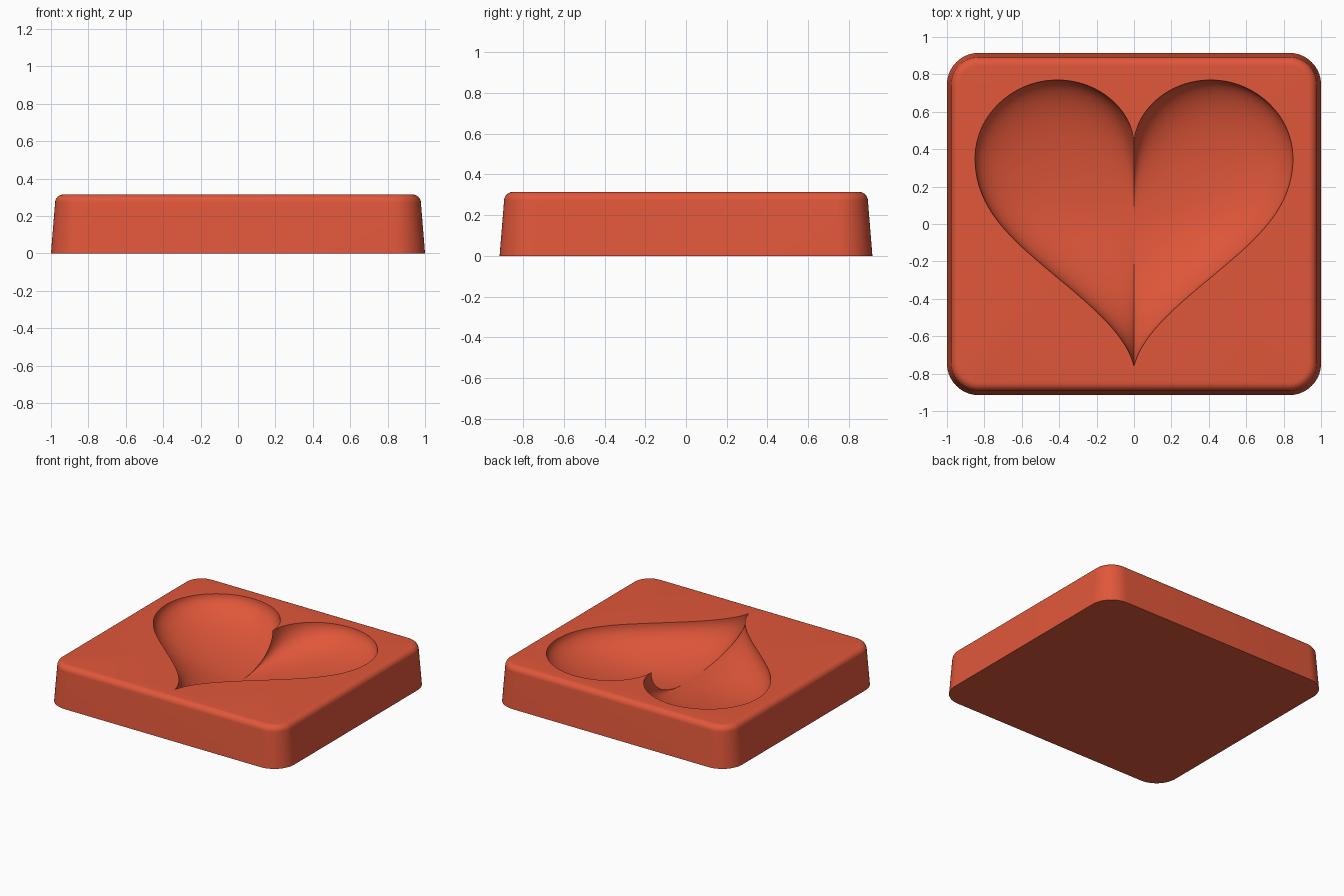
import bpy
import bmesh
from math import sin, cos, pi, radians
from mathutils import Vector
from mathutils.geometry import interpolate_bezier

if "Cube" in bpy.data.objects:
    bpy.data.objects.remove(bpy.data.objects["Cube"])

HALF_X, HALF_Y, HEIGHT = 1.0, 0.915, 0.315
CORNER, FILLET, DRAFT = 0.17, 0.045, 0.022
DEPTH, CENTRE = 0.24, Vector((0, 0.03))


def rounded_rect(inset, steps=14):
    """Outline of the block, shrunk evenly by inset."""
    r = CORNER - inset
    points = []
    for q, (sx, sy) in enumerate([(1, 1), (-1, 1), (-1, -1), (1, -1)]):
        for i in range(steps + 1):
            a = (q + i / steps) * pi / 2
            points.append(Vector((sx * (HALF_X - CORNER) + r * cos(a),
                                  sy * (HALF_Y - CORNER) + r * sin(a))))
    return points


def heart():
    """Right half as Bezier spans, then mirrored."""
    spans = [((0, .42), (0, .6), (.18, .77), (.41, .77)),
             ((.41, .77), (.65, .77), (.85, .58), (.85, .35)),
             ((.85, .35), (.85, .07), (.63, -.1), (.43, -.27)),
             ((.43, -.27), (.2, -.46), (.04, -.6), (0, -.76))]
    half = []
    for a, h1, h2, b in spans:
        half += interpolate_bezier(Vector(a), Vector(h1), Vector(h2), Vector(b), 25)[:-1]
    tip = Vector((0, -.76))
    return half + [tip] + [Vector((-p.x, p.y)) for p in reversed(half[1:])]


bm = bmesh.new()


def ring(points, z):
    return [bm.verts.new((p.x, p.y, z)) for p in points]


def loft(a, b):
    for i in range(len(a)):
        j = (i + 1) % len(a)
        bm.faces.new((a[i], a[j], b[j], b[i]))


def loop_edges(loop):
    return [bm.edges.get((v, loop[i - 1])) for i, v in enumerate(loop)]


# Drafted sides with a rounded top edge
block = [ring(rounded_rect(0), 0)]
bm.faces.new(list(reversed(block[0])))
for i in range(9):
    a = i / 8 * pi / 2
    block.append(ring(rounded_rect(DRAFT + FILLET * (1 - cos(a))),
                      HEIGHT - FILLET * (1 - sin(a))))
for lower, upper in zip(block, block[1:]):
    loft(lower, upper)

# Heart-shaped bowl with an elliptical section
outline = heart()
bowl = []
for i in range(24):
    a = i / 24 * pi / 2
    bowl.append(ring([CENTRE + (p - CENTRE) * cos(a) for p in outline],
                     HEIGHT - DEPTH * sin(a)))
for upper, lower in zip(bowl, bowl[1:]):
    loft(upper, lower)
bottom = bm.verts.new((CENTRE.x, CENTRE.y, HEIGHT - DEPTH))
for i, v in enumerate(bowl[-1]):
    bm.faces.new((bowl[-1][i - 1], v, bottom))

# Flat top around the bowl
bmesh.ops.triangle_fill(bm, use_beauty=True, normal=(0, 0, 1),
                        edges=loop_edges(block[-1]) + loop_edges(bowl[0]))
bmesh.ops.recalc_face_normals(bm, faces=bm.faces)

mesh = bpy.data.meshes.new("heart_dish")
bm.to_mesh(mesh)
bm.free()
dish = bpy.data.objects.new("heart_dish", mesh)
bpy.context.collection.objects.link(dish)

# Single coral red colour
red = bpy.data.materials.new("coral_red")
red.use_nodes = True
colour = (0.75, 0.095, 0.042, 1)
red.diffuse_color = colour
red.node_tree.nodes["Principled BSDF"].inputs["Base Color"].default_value = colour
mesh.materials.append(red)

bpy.ops.object.select_all(action='DESELECT')
dish.select_set(True)
bpy.context.view_layer.objects.active = dish
bpy.ops.object.shade_smooth_by_angle(angle=radians(30))
